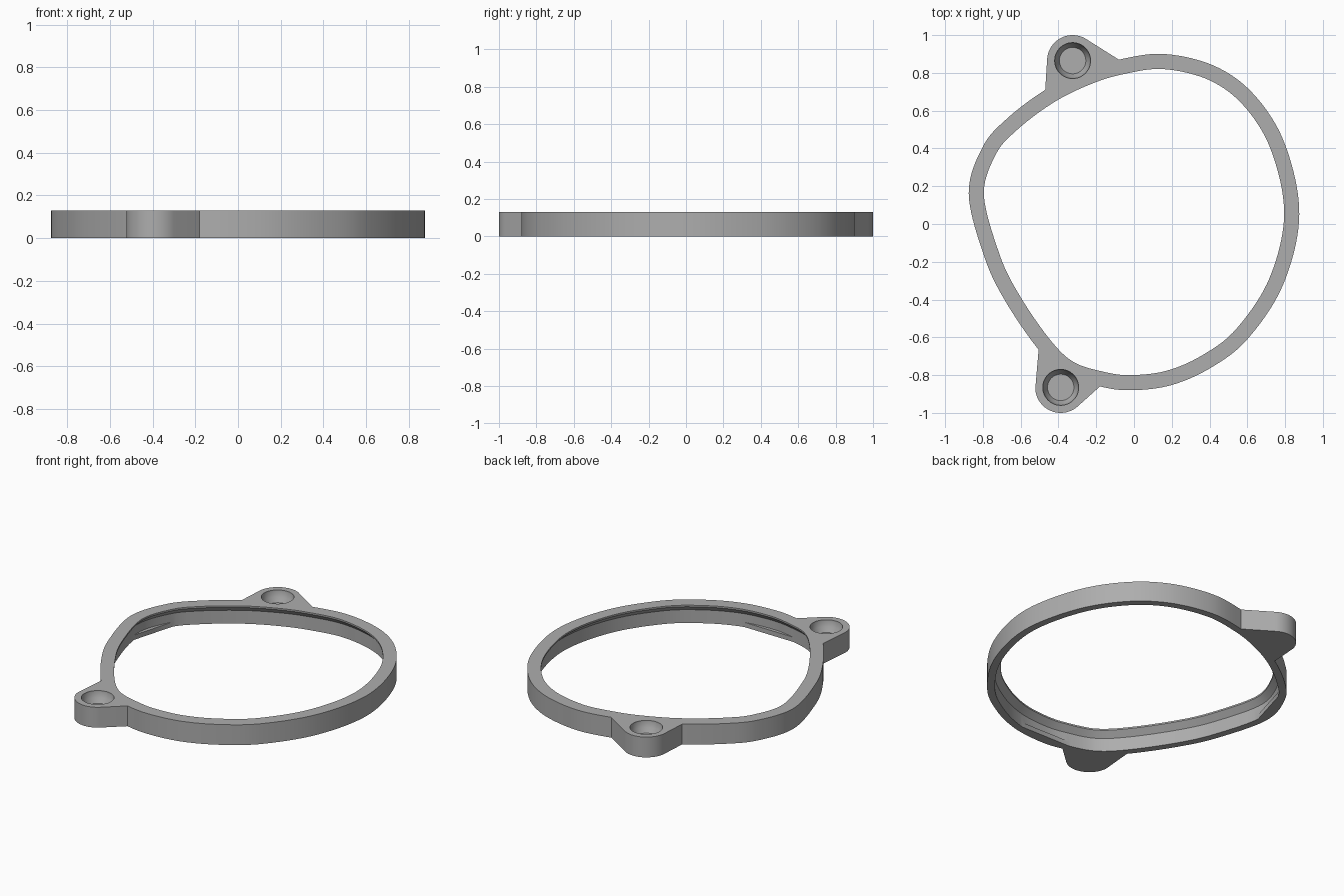
import bpy, bmesh, math
from mathutils import Vector

cube = bpy.data.objects.get("Cube")
if cube:
    bpy.data.objects.remove(cube, do_unlink=True)

HEIGHT = 0.13
STEPS = 10  # samples per outline segment

grey = bpy.data.materials.new("plain grey")
grey.use_nodes = True
colour = (0.42, 0.42, 0.42, 1)
grey.diffuse_color = colour
grey.node_tree.nodes["Principled BSDF"].inputs["Base Color"].default_value = colour

# Outer outline of the ring, counter-clockwise
CONTROL = [Vector(p) for p in [
    (.875, .05), (.80, .42), (.64, .68), (.43, .835), (.16, .90), (-.08, .87), (-.27, .81),
    (-.47, .71), (-.67, .56), (-.80, .41), (-.875, .16), (-.79, -.18), (-.68, -.41),
    (-.505, -.665), (-.36, -.80), (-.18, -.86), (-.02, -.88), (.19, -.855), (.4, -.765),
    (.6, -.61), (.79, -.32)]]


def smooth_loop(points):
    """Closed Catmull-Rom curve through the points."""
    n, out = len(points), []
    for i in range(n):
        a, b, c, d = (points[(i + k) % n] for k in (-1, 0, 1, 2))
        for s in range(STEPS):
            t = s / STEPS
            out.append(0.5 * (2 * b + (c - a) * t + (2 * a - 5 * b + 4 * c - d) * t ** 2
                              + (3 * b - a - 3 * c + d) * t ** 3))
    return out


OUTLINE = smooth_loop(CONTROL)
COUNT = len(OUTLINE)


def inset(i, amount):
    """Outline point i moved inward along its normal."""
    d = (OUTLINE[(i + 2) % COUNT] - OUTLINE[i - 2]).normalized()
    return OUTLINE[i % COUNT] + Vector((-d.y, d.x)) * amount


def make_object(name, rows, closed_section=False):
    """Join rows of points into a solid, capped unless the section is closed."""
    bm = bmesh.new()
    loops = [[bm.verts.new(p) for p in row] for row in rows]
    pairs = list(zip(loops, loops[1:]))
    if closed_section:
        pairs.append((loops[-1], loops[0]))
    else:
        bm.faces.new(loops[0])
        bm.faces.new(loops[-1])
    for lo, hi in pairs:
        n = len(lo)
        for i in range(n):
            j = (i + 1) % n
            bm.faces.new((lo[i], lo[j], hi[j], hi[i]))
    bmesh.ops.recalc_face_normals(bm, faces=bm.faces)
    mesh = bpy.data.meshes.new(name)
    bm.to_mesh(mesh)
    bm.free()
    mesh.materials.append(grey)
    obj = bpy.data.objects.new(name, mesh)
    bpy.context.collection.objects.link(obj)
    return obj


def prism(name, points, top):
    return make_object(name, [[(p.x, p.y, z) for p in points] for z in (0, top)])


def arc(centre, radius, start, end, n):
    angles = (math.radians(start + (end - start) * k / n) for k in range(n + 1))
    return [Vector((centre[0] + radius * math.cos(a), centre[1] + radius * math.sin(a)))
            for a in angles]


def combine(target, tool, operation):
    mod = target.modifiers.new(tool.name, 'BOOLEAN')
    mod.operation = operation
    mod.solver = 'EXACT'
    mod.object = tool
    bpy.context.view_layer.objects.active = target
    bpy.ops.object.modifier_apply(modifier=mod.name)
    bpy.data.objects.remove(tool, do_unlink=True)


# Ring with an overhanging lip at the top of the inner wall
SECTION = [(0, 0), (0, HEIGHT), (.08, HEIGHT), (.08, .12), (.045, .085), (.045, 0)]
rows = []
for amount, z in SECTION:
    rows.append([(*inset(i, amount), z) for i in range(COUNT)])
ring = make_object("ring", rows, closed_section=True)

# Mounting ears: centre, arc angles and the outline points they join
EARS = [((-.325, .865), 55, 177, 5, 7), ((-.388, -.865), 184, 311, 13, 15)]
for centre, start, end, first, last in EARS:
    a, b = first * STEPS, last * STEPS
    points = [OUTLINE[a]] + arc(centre, .135, start, end, 24) + [OUTLINE[b]]
    points += [inset(i, .02) for i in range(b - 1, a, -1)]
    combine(ring, prism("ear", points, HEIGHT), 'UNION')

# Small straight-edged tabs low on the inner wall
for a, b in [(89, 101), (149, 169)]:
    points = [inset(a, .045), inset(b, .045)]
    points += [inset(i, .03) for i in range(b, a - 1, -1)]
    combine(ring, prism("tab", points, .03), 'UNION')

# Blind tapered holes in the ears
for centre, *_ in EARS:
    rows = []
    for radius, z in [(.07, .06), (.085, .09), (.095, .12), (.095, .16)]:
        rows.append([(p.x, p.y, z) for p in arc(centre, radius, 0, 352.5, 47)])
    combine(ring, make_object("hole_cutter", rows), 'DIFFERENCE')

ring.name = "ring_with_ears"
bpy.ops.object.select_all(action='DESELECT')
ring.select_set(True)
bpy.context.view_layer.objects.active = ring
bpy.ops.object.shade_smooth_by_angle(angle=math.radians(25))
